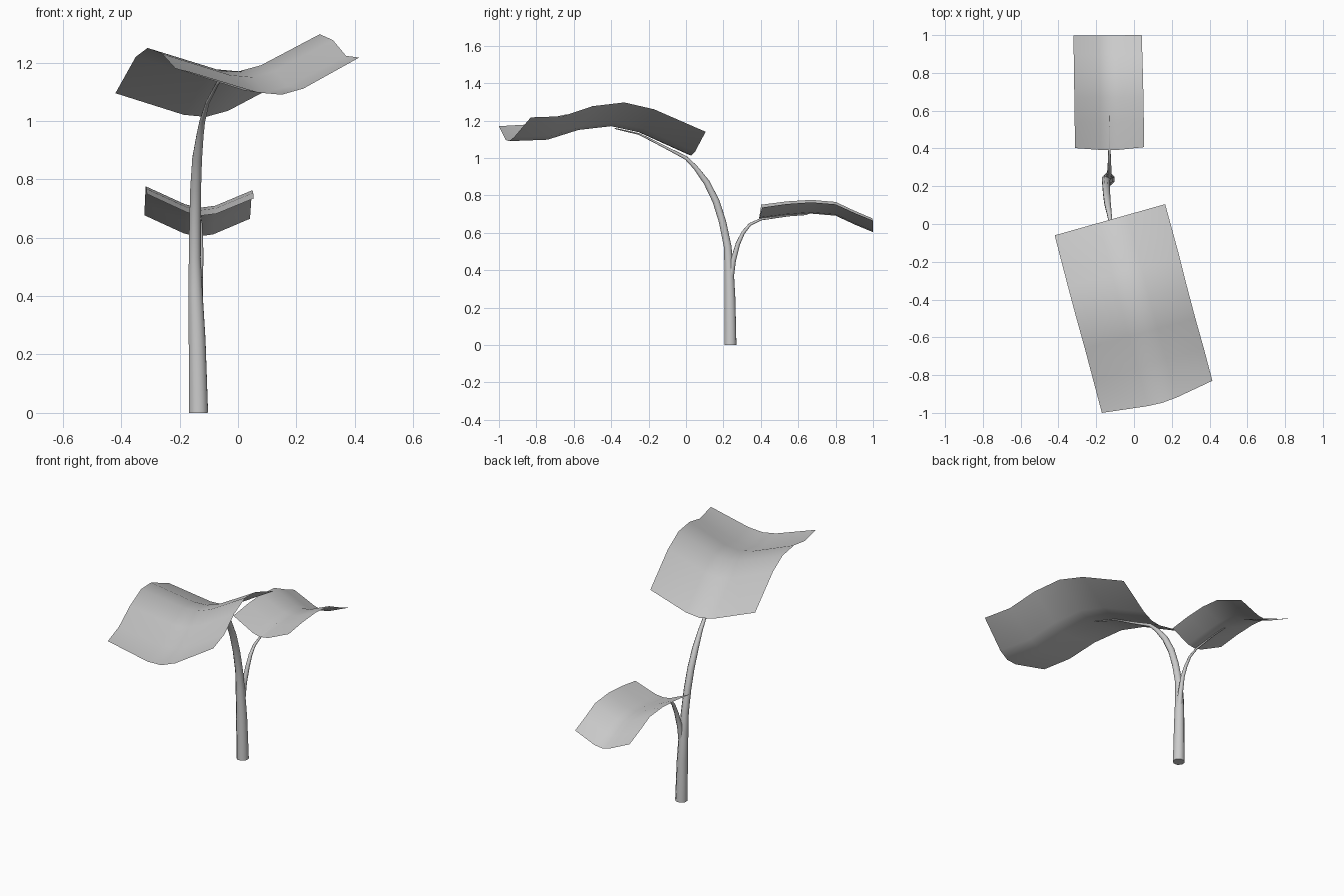
import bpy
from mathutils import Vector


def tube(name, points):
    """Tapered eight-sided stalk through (x, y, z, radius) points."""
    cu = bpy.data.curves.new(name, 'CURVE')
    cu.dimensions = '3D'
    cu.bevel_depth = 1.0
    cu.bevel_resolution = 2
    cu.use_fill_caps = True
    sp = cu.splines.new('POLY')
    sp.points.add(len(points) - 1)
    for p, (x, y, z, r) in zip(sp.points, points):
        p.co = (x, y, z, 1)
        p.radius = r
    ob = bpy.data.objects.new(name, cu)
    bpy.context.collection.objects.link(ob)
    bpy.ops.object.select_all(action='DESELECT')
    ob.select_set(True)
    bpy.context.view_layer.objects.active = ob
    bpy.ops.object.convert(target='MESH')
    bpy.ops.object.shade_smooth_by_angle(angle=1.0)


def leaf(name, left, right, section, bow_start, bow_end):
    """Single-sheet leaf: two edges joined by a sagging cross-section of (fraction, sag)."""
    deepest = max(s for f, s in section)
    verts, faces, n = [], [], len(section)
    axis = (Vector(left[-1]) - Vector(left[0])).normalized()
    axis.z = 0
    for i, (a, b) in enumerate(zip(left, right)):
        bow = bow_start if i == 0 else bow_end if i == len(left) - 1 else 0
        for f, s in section:
            p = Vector(a).lerp(Vector(b), f) + axis * bow * s / deepest
            verts.append((p.x, p.y, p.z - s))
    for i in range(len(left) - 1):
        for j in range(n - 1):
            k = i * n + j
            faces.append((k, k + n, k + n + 1, k + 1))
    me = bpy.data.meshes.new(name)
    me.from_pydata(verts, [], faces)
    me.shade_smooth()
    ob = bpy.data.objects.new(name, me)
    bpy.context.collection.objects.link(ob)


# Main stem, thinning into the midrib under the large leaf
tube("main_stem", [
    (-0.135, 0.237, 0.0, 0.035), (-0.14, 0.235, 0.25, 0.031),
    (-0.146, 0.23, 0.42, 0.026), (-0.148, 0.222, 0.53, 0.022),
    (-0.147, 0.195, 0.66, 0.021), (-0.145, 0.16, 0.77, 0.020),
    (-0.14, 0.11, 0.87, 0.018), (-0.13, 0.05, 0.95, 0.013),
    (-0.122, 0.0, 1.0, 0.010), (-0.105, -0.12, 1.062, 0.007),
    (-0.07, -0.25, 1.128, 0.005), (-0.03, -0.38, 1.158, 0.003)])

# Side stalk, thinning into the midrib under the small leaf
tube("side_stalk", [
    (-0.138, 0.235, 0.34, 0.018), (-0.135, 0.252, 0.45, 0.015),
    (-0.13, 0.277, 0.54, 0.012), (-0.13, 0.305, 0.60, 0.010),
    (-0.13, 0.342, 0.645, 0.008), (-0.13, 0.40, 0.672, 0.006),
    (-0.13, 0.55, 0.692, 0.004), (-0.13, 0.65, 0.698, 0.003)])

# Large leaf, turned and tilted
leaf("large_leaf",
     [(-0.42, -0.06, 1.095), (-0.35, -0.33, 1.22), (-0.31, -0.48, 1.25),
      (-0.26, -0.66, 1.23), (-0.215, -0.83, 1.18), (-0.17, -1.0, 1.17)],
     [(0.165, 0.105, 1.14), (0.24, -0.17, 1.26), (0.28, -0.33, 1.297),
      (0.325, -0.5, 1.277), (0.37, -0.66, 1.223), (0.415, -0.83, 1.217)],
     [(0, 0), (0.4, 0.092), (0.53, 0.105), (0.66, 0.09), (1, 0)], 0.0, 0.038)

# Small leaf behind
leaf("small_leaf",
     [(-0.312, 0.402, 0.75), (-0.314, 0.54, 0.768), (-0.316, 0.67, 0.776),
      (-0.317, 0.80, 0.765), (-0.319, 0.90, 0.718), (-0.321, 0.997, 0.677)],
     [(0.054, 0.407, 0.735), (0.052, 0.54, 0.754), (0.05, 0.67, 0.763),
      (0.047, 0.80, 0.752), (0.044, 0.90, 0.706), (0.041, 1.0, 0.665)],
     [(0, 0), (0.37, 0.057), (0.5, 0.067), (0.65, 0.058), (1, 0)], -0.014, 0.0)
